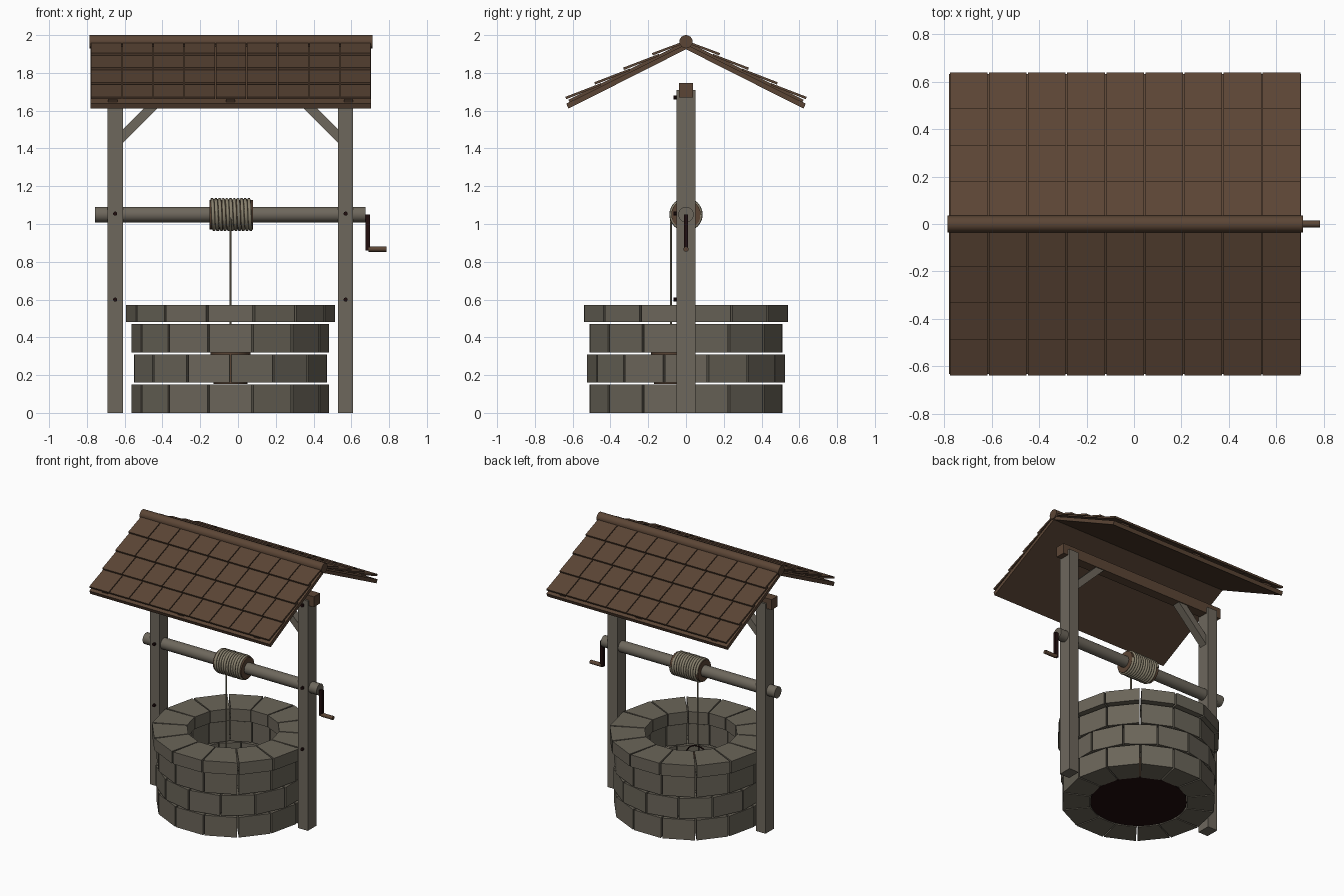
import bpy, bmesh
from math import sin, cos, pi, radians
from mathutils import Vector

cube = bpy.data.objects.get("Cube")
if cube:
    bpy.data.objects.remove(cube, do_unlink=True)


def material(name, rgb):
    m = bpy.data.materials.new(name)
    m.use_nodes = True
    m.diffuse_color = (*rgb, 1)
    bsdf = next(n for n in m.node_tree.nodes if n.type == 'BSDF_PRINCIPLED')
    bsdf.inputs["Base Color"].default_value = (*rgb, 1)
    bsdf.inputs["Roughness"].default_value = 0.9
    return m


STONE = material("grey stone", (0.145, 0.13, 0.1))
TIMBER = material("weathered timber", (0.155, 0.137, 0.108))
BROWN = material("brown wood", (0.105, 0.06, 0.036))
ROPE = material("rope beige", (0.25, 0.22, 0.155))
IRON = material("dark iron", (0.014, 0.004, 0.004))


def finish(name, bm, mat, smooth=False):
    bmesh.ops.recalc_face_normals(bm, faces=bm.faces)
    mesh = bpy.data.meshes.new(name)
    bm.to_mesh(mesh)
    bm.free()
    mesh.materials.append(mat)
    if smooth:
        mesh.shade_smooth()
        mesh.set_sharp_from_angle(angle=radians(35))
    obj = bpy.data.objects.new(name, mesh)
    bpy.context.collection.objects.link(obj)
    return obj


def add_prism(bm, outline, depth):
    """Extrude a closed outline along a vector."""
    face = bm.faces.new([bm.verts.new(p) for p in outline])
    ext = bmesh.ops.extrude_face_region(bm, geom=[face], use_keep_orig=True)
    moved = [g for g in ext["geom"] if isinstance(g, bmesh.types.BMVert)]
    bmesh.ops.translate(bm, verts=moved, vec=Vector(depth))


def prism(name, outline, depth, mat):
    bm = bmesh.new()
    add_prism(bm, outline, depth)
    return finish(name, bm, mat)


def box(name, x, y, z, mat):
    base = [(x[0], y[0], z[0]), (x[1], y[0], z[0]), (x[1], y[1], z[0]), (x[0], y[1], z[0])]
    return prism(name, base, (0, 0, z[1] - z[0]), mat)


def rod(name, start, end, radius, mat, end_radius=None, sides=24):
    a, b = Vector(start), Vector(end)
    bm = bmesh.new()
    bmesh.ops.create_cone(bm, cap_ends=True, segments=sides, radius1=radius,
                          radius2=radius if end_radius is None else end_radius,
                          depth=(b - a).length)
    turn = (b - a).to_track_quat('Z', 'Y').to_matrix()
    bmesh.ops.rotate(bm, verts=bm.verts, matrix=turn)
    bmesh.ops.translate(bm, verts=bm.verts, vec=(a + b) / 2)
    return finish(name, bm, mat, smooth=True)


def cord(name, points, radius, mat):
    curve = bpy.data.curves.new(name, 'CURVE')
    curve.dimensions = '3D'
    curve.bevel_depth = radius
    curve.bevel_resolution = 1
    curve.use_fill_caps = True
    spline = curve.splines.new('POLY')
    spline.points.add(len(points) - 1)
    for p, co in zip(spline.points, points):
        p.co = (*co, 1)
    curve.materials.append(mat)
    obj = bpy.data.objects.new(name, curve)
    bpy.context.collection.objects.link(obj)
    return obj


CX = -0.04      # centre line of the well
BLOCKS = 14


# Stone ring: four courses of wedge blocks, joints staggered
def course(name, z0, z1, inner, outer, shift):
    bm = bmesh.new()
    step = 2 * pi / BLOCKS
    gap = radians(0.6)
    for i in range(BLOCKS):
        a0 = (i + shift) * step + gap
        a1 = (i + 1 + shift) * step - gap
        corners = [(inner, a0), (outer, a0), (outer, a1), (inner, a1)]
        add_prism(bm, [(CX + r * cos(a), r * sin(a), z0) for r, a in corners], (0, 0, z1 - z0))
    return finish(name, bm, STONE)


for i in range(3):
    course(f"stone_course_{i + 1}", 0.16 * i, 0.16 * i + 0.15, 0.335, 0.523, 0.5 * (i % 2))
course("stone_rim", 0.48, 0.57, 0.315, 0.553, 0)
rod("well_floor", (CX, 0, 0.004), (CX, 0, 0.014), 0.326, IRON, sides=40)

# Posts, braces and bolts, mirrored about the centre line
for side, s in (("right", -1), ("left", 1)):
    px = CX + s * 0.61
    box(f"post_{side}", (px - 0.04, px + 0.04), (-0.05, 0.05), (0, 1.71), TIMBER)
    profile = [(0.57, 1.43), (0.57, 1.50), (0.40, 1.67), (0.33, 1.67)]
    prism(f"brace_{side}", [(CX + s * d, -0.03, z) for d, z in profile], (0, 0.06, 0), TIMBER)
    for k, z in enumerate((0.6, 1.055, 1.67)):
        rod(f"bolt_{side}_{k + 1}", (px, -0.04, z), (px, -0.066, z), 0.011, IRON, sides=10)
box("cross_beam", (CX - 0.69, CX + 0.69), (-0.036, 0.036), (1.67, 1.747), BROWN)

# Axle, drum and crank
rod("axle", (-0.757, 0, 1.05), (0.675, 0, 1.05), 0.041, TIMBER)
rod("drum", (-0.152, 0, 1.05), (0.08, 0, 1.05), 0.078, BROWN)
box("crank_arm", (0.675, 0.7), (-0.01, 0.01), (0.86, 1.05), IRON)
rod("crank_handle", (0.69, 0, 0.867), (0.785, 0, 0.867), 0.014, BROWN, sides=12)

# Rope wound on the drum and hanging into the well
TURNS, STEPS = 11, 24
coil = []
for i in range(TURNS * STEPS + 1):
    a = 2 * pi * i / STEPS
    coil.append((-0.142 + 0.214 * i / (TURNS * STEPS), 0.079 * cos(a), 1.05 + 0.079 * sin(a)))
cord("rope_coil", coil, 0.0095, ROPE)
rod("hanging_rope", (CX, -0.08, 0.43), (CX, -0.08, 1.05), 0.006, ROPE, sides=8)

# Bucket with a bail handle
bucket = rod("bucket", (CX, -0.08, 0.153), (CX, -0.08, 0.34), 0.09, BROWN, 0.108, 16)
bm = bmesh.new()
bm.from_mesh(bucket.data)
bmesh.ops.delete(bm, geom=[f for f in bm.faces if f.normal.z > 0.9], context='FACES')
bm.to_mesh(bucket.data)
bm.free()
wall = bucket.modifiers.new("wall", 'SOLIDIFY')
wall.thickness = 0.012
cord("bucket_handle", [(CX + 0.1 * cos(pi * i / 12), -0.08, 0.33 + 0.1 * sin(pi * i / 12))
                       for i in range(13)], 0.005, IRON)

# Roof: deck, battens and overlapping shingles on both slopes
X0, X1 = -0.78, 0.705
COLS, ROWS = 9, 4


def under(y):
    return 1.925 - 0.505 * y


def slab(bm, s, x0, x1, y0, y1, lift0, lift1, thick):
    """Sloping board; lift is its height over the deck's underside."""
    za, zb = under(y0) + lift0, under(y1) + lift1
    tip = 0.45 * thick
    outline = [(y0, za), (y1, zb), (y1 + tip, zb + thick), (y0, za + thick)]
    add_prism(bm, [(x0, s * y, z) for y, z in outline], (x1 - x0, 0, 0))


for side, s in (("front", -1), ("back", 1)):
    bm = bmesh.new()
    slab(bm, s, X0, X1, 0, 0.622, 0, 0, 0.026)
    finish(f"roof_deck_{side}", bm, BROWN)

    bm = bmesh.new()
    for x in (CX - 0.623, CX, CX + 0.625):
        slab(bm, s, x - 0.024, x + 0.024, 0.02, 0.615, 0.026, 0.026, 0.017)
    finish(f"roof_battens_{side}", bm, BROWN)

    bm = bmesh.new()
    width = (X1 - X0) / COLS
    for row in range(ROWS):
        y1 = 0.175 + 0.153 * row
        y0 = max(0.01, y1 - 0.185)
        for col in range(COLS):
            x = X0 + col * width
            slab(bm, s, x + 0.003, x + width - 0.003, y0, y1, 0.036, 0.056, 0.012)
    finish(f"shingles_{side}", bm, BROWN)

rod("ridge_pole", (X0 - 0.006, 0, 1.965), (X1 + 0.008, 0, 1.965), 0.035, BROWN)
